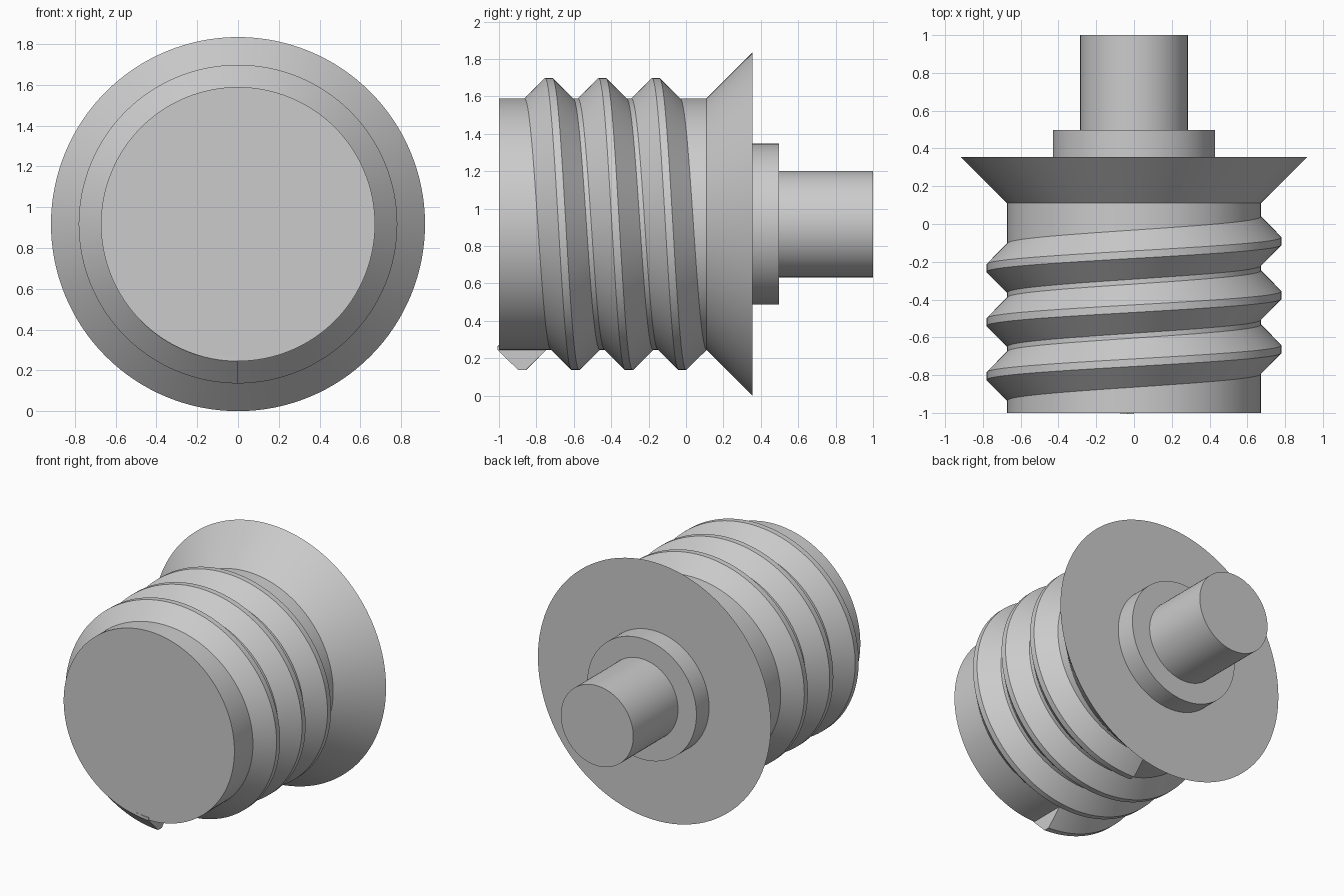
import bpy, bmesh, math
from mathutils import Vector

if "Cube" in bpy.data.objects:
    bpy.data.objects.remove(bpy.data.objects["Cube"])

AXIS_Z = 0.917      # height of the horizontal centre line
SEGMENTS = 128
BODY_R, CREST_R = 0.672, 0.781
PITCH, TURNS, START = 0.286, 3, -0.877

grey = bpy.data.materials.new("plain_grey")
grey.use_nodes = True
colour = (0.6, 0.6, 0.6, 1)
grey.diffuse_color = colour
grey.node_tree.nodes["Principled BSDF"].inputs["Base Color"].default_value = colour


def around(radius, y, turn):
    """Point around the axis, starting at the bottom and going up the right side."""
    a = turn * math.tau
    return Vector((-radius * math.sin(a), y, AXIS_Z - radius * math.cos(a)))


def finish(name, bm):
    bmesh.ops.recalc_face_normals(bm, faces=bm.faces)
    mesh = bpy.data.meshes.new(name)
    bm.to_mesh(mesh)
    bm.free()
    mesh.materials.append(grey)
    ob = bpy.data.objects.new(name, mesh)
    bpy.context.collection.objects.link(ob)
    bpy.ops.object.select_all(action="DESELECT")
    ob.select_set(True)
    bpy.context.view_layer.objects.active = ob
    bpy.ops.object.shade_smooth_by_angle(angle=math.radians(30))


def bridge(bm, a, b):
    n = len(a)
    for i in range(n):
        j = (i + 1) % n
        bm.faces.new((a[i], a[j], b[j], b[i]))


def turned_part(name, profile):
    """Capped solid of revolution from (radius, y) pairs."""
    bm = bmesh.new()
    rings = [[bm.verts.new(around(r, y, i / SEGMENTS)) for i in range(SEGMENTS)]
             for r, y in profile]
    for a, b in zip(rings, rings[1:]):
        bridge(bm, a, b)
    bm.faces.new(rings[0])
    bm.faces.new(rings[-1])
    finish(name, bm)


def helical_thread(name):
    """Trapezoid section swept along a helix, with flat ends."""
    section = [(BODY_R - 0.02, -0.13), (BODY_R, -0.13), (CREST_R, -0.02),
               (CREST_R, 0.02), (BODY_R, 0.13), (BODY_R - 0.02, 0.13)]
    bm = bmesh.new()
    rings = []
    for i in range(SEGMENTS * TURNS + 1):
        t = i / SEGMENTS
        rings.append([bm.verts.new(around(r, START + PITCH * t + dy, t))
                      for r, dy in section])
    for a, b in zip(rings, rings[1:]):
        bridge(bm, a, b)
    bm.faces.new(rings[0])
    bm.faces.new(rings[-1])
    finish(name, bm)


# Threaded barrel with its flared flange
turned_part("barrel_and_flange", [(BODY_R, -1), (BODY_R, 0.11), (0.917, 0.355)])
helical_thread("screw_thread")

# Stepped rear shaft
turned_part("rear_collar", [(0.43, 0.35), (0.43, 0.497)])
turned_part("rear_shaft", [(0.285, 0.49), (0.285, 1)])
